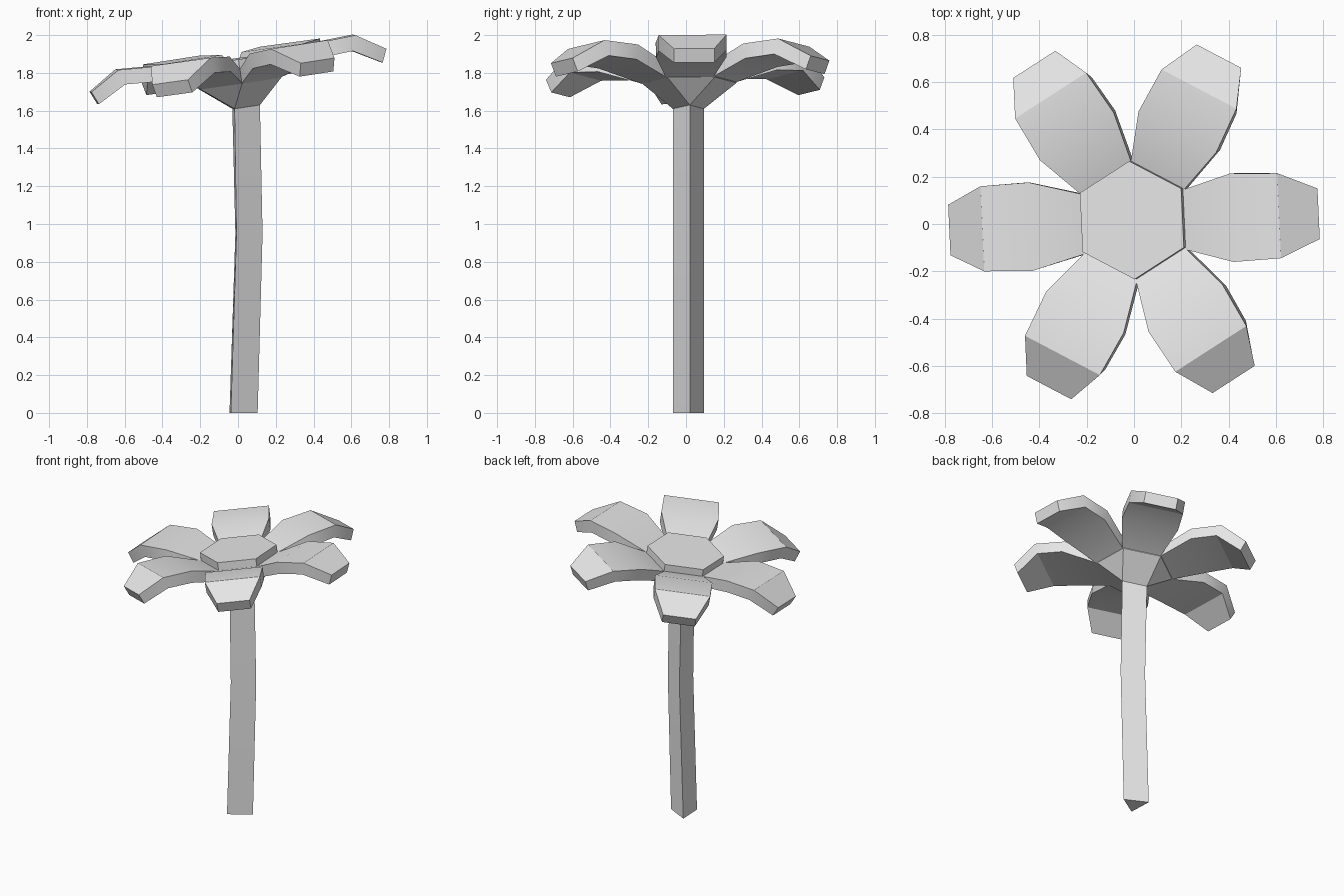
import bpy, bmesh, math
from mathutils import Matrix, Vector

if "Cube" in bpy.data.objects:
    bpy.data.objects.remove(bpy.data.objects["Cube"])

grey = bpy.data.materials.new("light grey")
grey.diffuse_color = (0.8, 0.8, 0.8, 1)
grey.use_nodes = True
grey.node_tree.nodes["Principled BSDF"].inputs["Base Color"].default_value = grey.diffuse_color

# Flower head frame: leaning so that +x is higher
HEAD = (Matrix.Translation((0.01, 0.01, 1.745))
        @ Matrix.Rotation(math.radians(-8.3), 4, 'Y')
        @ Matrix.Rotation(math.radians(0.9), 4, 'X')
        @ Matrix.Rotation(math.radians(2.5), 4, 'Z'))


def make(name, verts, faces):
    """Mesh object with consistent normals and edge-preserving smooth shading."""
    mesh = bpy.data.meshes.new(name)
    mesh.from_pydata([tuple(v) for v in verts], [], faces)
    bm = bmesh.new()
    bm.from_mesh(mesh)
    bmesh.ops.recalc_face_normals(bm, faces=bm.faces)
    bm.to_mesh(mesh)
    bm.free()
    mesh.materials.append(grey)
    ob = bpy.data.objects.new(name, mesh)
    bpy.context.collection.objects.link(ob)
    bpy.ops.object.select_all(action='DESELECT')
    ob.select_set(True)
    bpy.context.view_layer.objects.active = ob
    bpy.ops.object.shade_smooth_by_angle(angle=math.radians(25))
    return ob


def hexagon(h, radius=0.25):
    return [HEAD @ Vector((radius * math.cos(math.radians(60 * k - 30)),
                           radius * math.sin(math.radians(60 * k - 30)) + 0.008, h))
            for k in range(6)]


# Flower centre: raised six-sided disc
make("flower_centre", hexagon(0) + hexagon(0.13),
     [tuple(range(6)), tuple(range(6, 12))]
     + [(k, (k + 1) % 6, (k + 1) % 6 + 6, k + 6) for k in range(6)])

# Petals: rows of (radius top, height top, radius under, height under, half width)
ROWS = [(0.21, 0.075, 0.21, 0.0, 0.125),
        (0.43, 0.155, 0.44, 0.075, 0.187),
        (0.635, 0.166, 0.61, 0.085, 0.18),
        (0.79, 0.070, 0.76, 0.0, 0.107)]
for i in range(6):
    turn = HEAD @ Matrix.Rotation(math.radians(60 * i), 4, 'Z')
    verts = []
    for rt, ht, ru, hu, w in ROWS:
        verts += [turn @ Vector(p) for p in
                  ((rt, -w, ht), (rt, w, ht), (ru, w, hu), (ru, -w, hu))]
    faces = [(0, 1, 2, 3), (12, 13, 14, 15)]
    for r in range(3):
        for k in range(4):
            a, b = 4 * r + k, 4 * r + (k + 1) % 4
            faces.append((a, b, b + 4, a + 4))
    make(f"petal_{i + 1}", verts, faces)

# Stem: bent three-sided column flaring out to the flower centre
stem = [(0.104, 0.02, 0), (-0.045, 0.095, 0), (-0.038, -0.07, 0),
        (0.13, 0.02, 0.95), (-0.014, 0.095, 0.95), (-0.008, -0.07, 0.95),
        (0.116, 0.02, 1.63), (-0.03, 0.095, 1.61), (-0.018, -0.07, 1.61)]
faces = [(0, 1, 2)]
for r in (0, 3):
    faces += [(r + k, r + (k + 1) % 3, r + 3 + (k + 1) % 3, r + 3 + k) for k in range(3)]
for k in range(3):
    first, second, following = 9 + 2 * k, 10 + 2 * k, 9 + (2 * k + 2) % 6
    faces.append((6 + k, first, second))
    faces.append((6 + k, second, following, 6 + (k + 1) % 3))
make("stem", stem + hexagon(0), faces)
